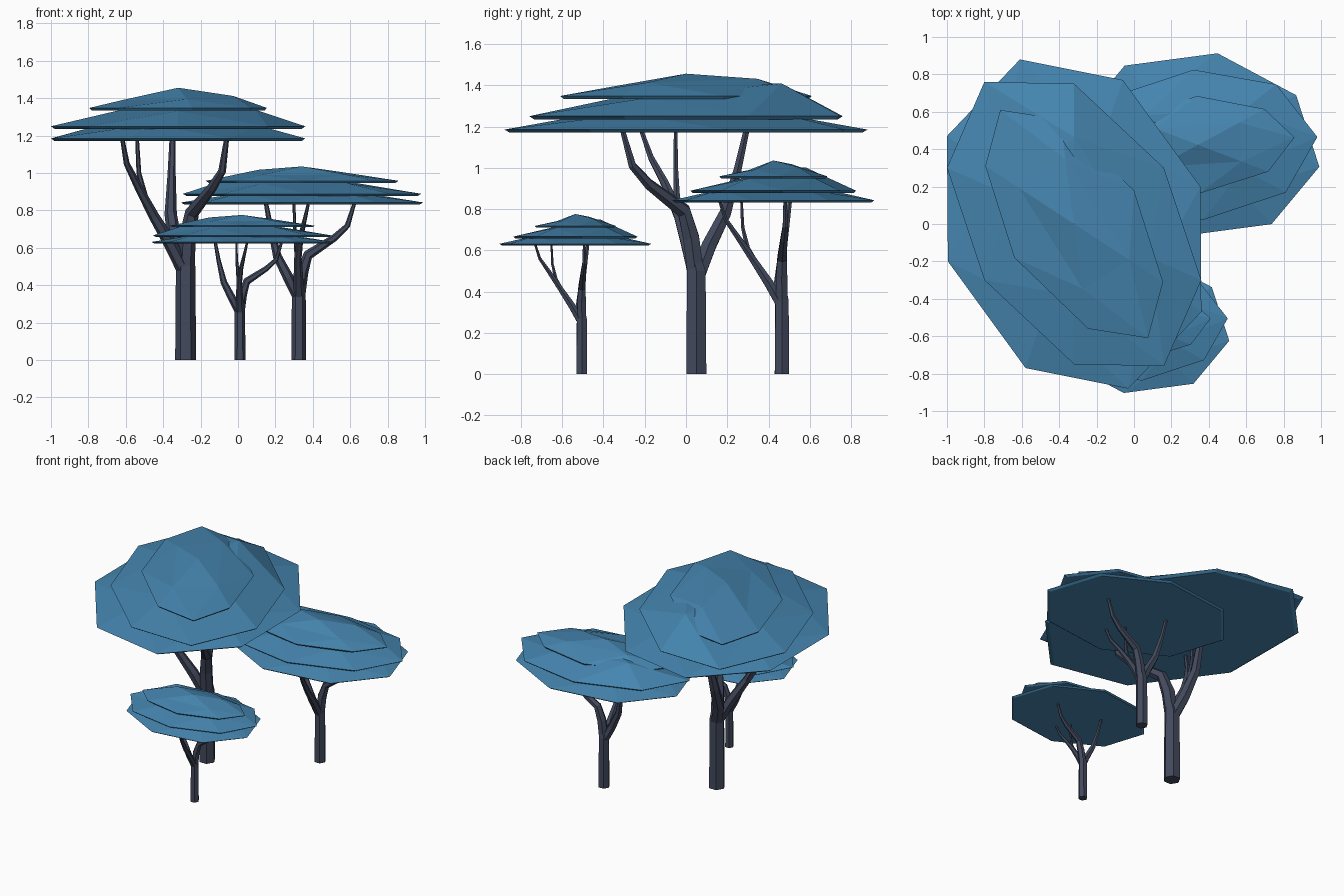
import bpy, bmesh, math
from mathutils import Matrix, Vector

if "Cube" in bpy.data.objects:
    bpy.data.objects.remove(bpy.data.objects["Cube"])


def material(name, rgb):
    m = bpy.data.materials.new(name)
    m.diffuse_color = (*rgb, 1)
    m.use_nodes = True
    m.node_tree.nodes["Principled BSDF"].inputs["Base Color"].default_value = m.diffuse_color
    return m


LEAF = material("leaf blue", (0.06, 0.235, 0.43))
BARK = material("bark slate", (0.056, 0.068, 0.11))


def finish(bm, name, mat, matrix):
    bmesh.ops.recalc_face_normals(bm, faces=bm.faces)
    bm.transform(matrix)
    me = bpy.data.meshes.new(name)
    bm.to_mesh(me)
    bm.free()
    me.materials.append(mat)
    bpy.context.collection.objects.link(bpy.data.objects.new(name, me))


def tube(bm, path, sides=6):
    """Tapered tube along (x, y, z, radius) points."""
    pts = [Vector(p[:3]) for p in path]
    rings = []
    for i, p in enumerate(pts):
        d = pts[min(i + 1, len(pts) - 1)] - pts[max(i - 1, 0)]
        if i == 0:
            d = Vector((0, 0, 1))
        q = Vector((0, 0, 1)).rotation_difference(d)
        rings.append([bm.verts.new(p + q @ Vector((path[i][3] * math.cos(a), path[i][3] * math.sin(a), 0)))
                      for a in (math.tau * k / sides for k in range(sides))])
    for a, b in zip(rings, rings[1:]):
        for k in range(sides):
            n = (k + 1) % sides
            bm.faces.new((a[k], a[n], b[n], b[k]))
    bm.faces.new(rings[0])
    bm.faces.new(rings[-1])


def canopy_layer(name, half, z, mids, top, matrix):
    """Eight-sided faceted dome: rim, four raised points, apex, thin underside."""
    cx, cy = -0.04, -0.05
    off = half + [(-x, -y) for x, y in half]
    bm = bmesh.new()
    rim = [bm.verts.new((cx + x, cy + y, z)) for x, y in off]
    low = [bm.verts.new((cx + x * .97, cy + y * .97, z - 0.015)) for x, y in off]
    mid = [bm.verts.new((cx + off[2 * i + 1][0] * r, cy + off[2 * i + 1][1] * r, z + h))
           for i, (r, h) in enumerate(mids)]
    apex = bm.verts.new((cx, cy, z + top))
    for i in range(4):
        a, b, c = rim[2 * i], rim[2 * i + 1], rim[(2 * i + 2) % 8]
        nxt = mid[(i + 1) % 4]
        for f in ((a, b, mid[i]), (b, c, mid[i]), (c, nxt, mid[i]), (mid[i], nxt, apex)):
            bm.faces.new(f)
    for k in range(8):
        n = (k + 1) % 8
        bm.faces.new((rim[k], low[k], low[n], rim[n]))
    bm.faces.new(low)
    finish(bm, name, LEAF, matrix)


# Trunk and limbs, relative to the trunk base
BRANCHES = [
    [(0, 0, 0, .056), (0, 0, .5, .052), (0.005, -.01, .56, .04)],
    [(0, 0, .46, .046), (.01, -.025, .66, .045), (.035, -.06, .79, .038), (.14, -.23, .92, .027),
     (.195, -.31, 1.01, .021), (.22, -.36, 1.19, .013)],
    [(0, 0, .46, .044), (-.055, .06, .62, .04), (-.08, .14, .78, .033), (-.075, .2, .99, .022),
     (-.07, .245, 1.19, .016)],
    [(0, 0, .46, .042), (-.08, -.04, .62, .036), (-.17, -.085, .77, .028), (-.25, -.15, .92, .022),
     (-.315, -.22, 1.05, .016), (-.34, -.27, 1.19, .011)],
    [(-.16, -.08, .76, .024), (-.215, -.095, .86, .018), (-.25, -.1, 1.0, .013), (-.26, -.1, 1.19, .01)],
]
# Canopy layers: half of the rim (mirrored through the centre), height, raised points, apex
LAYERS = [
    ("lower", [(.675, .2), (.26, .77), (-.29, .88), (-.68, .47)], 1.185,
     [(.6, .075)] * 4, .15),
    ("middle", [(.48, .3), (0, .75), (-.48, .76), (-.68, .3)], 1.25,
     [(.62, .158), (.51, .078), (.51, .08), (.6, .09)], .15),
    ("upper", [(.32, .18), (-.075, .56), (-.395, .61), (-.475, .31)], 1.348,
     [(.62, .083), (.62, .043), (.62, .047), (.62, .064)], .108),
]

# Three trees: the smaller two are turned, scaled copies
for tree, x, y, scale, turn in (("large", -.28, .05, 1, 0),
                                ("medium", .325, .465, .711, 61.5),
                                ("small", .01, -.505, .533, 61.5)):
    m = (Matrix.Translation((x, y, 0)) @ Matrix.Rotation(math.radians(turn), 4, 'Z')
         @ Matrix.Scale(scale, 4))
    bm = bmesh.new()
    for path in BRANCHES:
        tube(bm, path)
    finish(bm, tree + "_trunk", BARK, m)
    for name, half, z, mids, top in LAYERS:
        canopy_layer(f"{tree}_{name}_canopy", half, z, mids, top, m)
